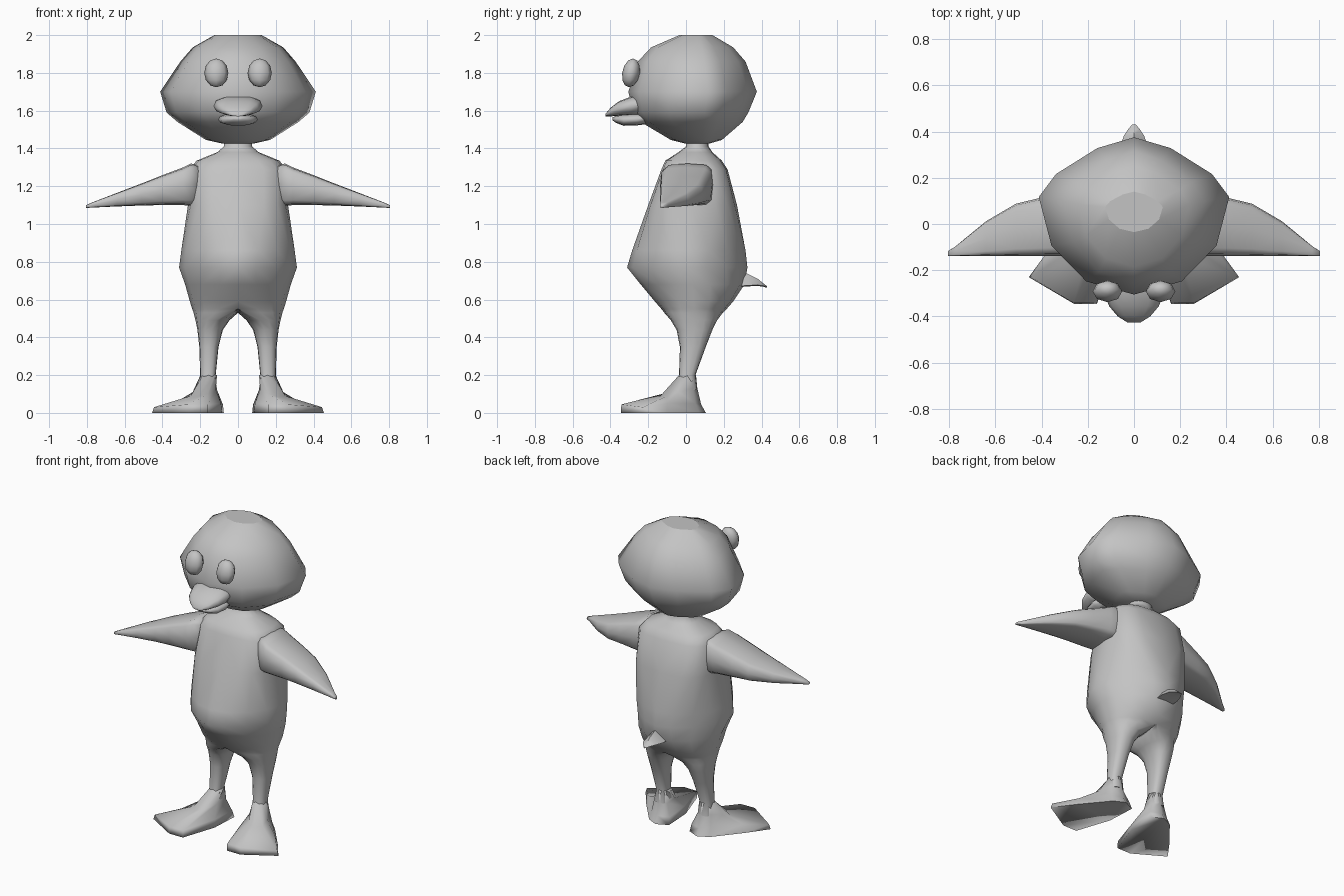
import bpy, bmesh, math
from mathutils import Vector

if "Cube" in bpy.data.objects:
    bpy.data.objects.remove(bpy.data.objects["Cube"])

grey = bpy.data.materials.new("light grey")
grey.diffuse_color = (0.55, 0.55, 0.55, 1)
grey.use_nodes = True
grey.node_tree.nodes["Principled BSDF"].inputs["Base Color"].default_value = grey.diffuse_color


def finish(bm, name, angle=80):
    bmesh.ops.recalc_face_normals(bm, faces=bm.faces)
    me = bpy.data.meshes.new(name)
    bm.to_mesh(me)
    bm.free()
    me.materials.append(grey)
    ob = bpy.data.objects.new(name, me)
    bpy.context.collection.objects.link(ob)
    bpy.ops.object.select_all(action='DESELECT')
    ob.select_set(True)
    bpy.context.view_layer.objects.active = ob
    bpy.ops.object.shade_smooth_by_angle(angle=math.radians(angle))
    return ob


def skin(rings):
    """Bridge a list of equal-length point rings and cap both ends."""
    bm = bmesh.new()
    rows = [[bm.verts.new(p) for p in r] for r in rings]
    n = len(rows[0])
    for a, b in zip(rows, rows[1:]):
        for i in range(n):
            j = (i + 1) % n
            bm.faces.new((a[i], a[j], b[j], b[i]))
    bm.faces.new(rows[0])
    bm.faces.new(rows[-1])
    return bm


def loft(name, rings, angle=80):
    return finish(skin(rings), name, angle)


def oval(x0, x1, y0, y1, n=12, power=1.0, widest=0.5, back=None, cx=None):
    """Flat ring inside a box; power < 1 squares it, widest and cx move its middle."""
    cx = (x0 + x1) / 2 if cx is None else cx
    cy = y0 + (y1 - y0) * widest
    pts = []
    for i in range(n):
        t = 2 * math.pi * i / n
        c, s = round(math.sin(t), 6), round(math.cos(t), 6)
        p = back if back and s > 0 else power
        c = math.copysign(abs(c) ** p, c)
        s = math.copysign(abs(s) ** p, s)
        pts.append((cx + c * ((x1 - cx) if c > 0 else (cx - x0)),
                    cy + s * ((y1 - cy) if s > 0 else (cy - y0))))
    return pts


def stack(table, **kw):
    """Horizontal rings from rows of z, x0, x1, y0, y1."""
    return [[(x, y, z) for x, y in oval(x0, x1, y0, y1, **kw)]
            for z, x0, x1, y0, y1 in table]


def mirrored(name, rings, angle=80):
    for side, sx in (("left", 1), ("right", -1)):
        loft(f"{side}_{name}", [[(sx * x, y, z) for x, y, z in r] for r in rings], angle)


# Head: broad, widest behind the middle, flat on top
head = loft("head", stack([
    (1.425, -.08, .08, .0, .12), (1.445, -.17, .17, -.08, .19),
    (1.54, -.32, .32, -.24, .30), (1.59, -.378, .378, -.28, .33),
    (1.70, -.412, .412, -.305, .375), (1.86, -.305, .305, -.255, .315),
    (1.935, -.24, .24, -.185, .25), (2.0, -.125, .125, -.035, .14)],
    n=12, widest=.62, back=1.38), 80)
head.data.polygons[-1].use_smooth = False

# Body half: leg growing into the torso (z, x0, cx, x1, y0, y1, roundness), mirrored and welded
half = [(.12, .115, .155, .205, -.05, .06, .8), (.20, .118, .155, .2, -.037, .05, .8),
        (.35, .103, .15, .205, -.032, .105, .8), (.44, .08, .14, .215, -.05, .14, .8),
        (.49, .045, .115, .225, -.08, .165, .85), (.53, .0, .04, .235, -.115, .195, .9),
        (.55, .0, .0, .242, -.13, .215, .9), (.59, .0, .0, .255, -.165, .25, .95),
        (.68, .0, .0, .28, -.24, .31, 1.12), (.77, .0, .0, .312, -.312, .325, 1.25),
        (.86, .0, .0, .30, -.285, .315, 1.08), (1.10, .0, .0, .265, -.20, .27, .68),
        (1.29, .0, .0, .255, -.13, .22, .65), (1.335, .0, .0, .22, -.11, .19, .75),
        (1.38, .0, .0, .11, -.04, .14, .9), (1.41, .0, .0, .075, .0, .12, 1),
        (1.45, .0, .0, .075, .0, .12, 1)]
bm = skin([[(x, y, z) for x, y in oval(x0, x1, y0, y1, n=16, power=p, cx=cx)]
           for z, x0, cx, x1, y0, y1, p in half])
inner = [f for f in bm.faces if all(abs(v.co.x) < 1e-4 for v in f.verts)]
bmesh.ops.delete(bm, geom=inner, context='FACES')
copy = bmesh.ops.duplicate(bm, geom=bm.verts[:] + bm.edges[:] + bm.faces[:])["geom"]
for v in copy:
    if isinstance(v, bmesh.types.BMVert):
        v.co.x *= -1
bmesh.ops.reverse_faces(bm, faces=[f for f in copy if isinstance(f, bmesh.types.BMFace)])
bmesh.ops.remove_doubles(bm, verts=bm.verts, dist=1e-4)
finish(bm, "body_and_legs")

# Webbed feet: flat sole, thin toe, raised instep
sole = [(.075, .07), (.15, .105), (.22, .07), (.36, -.10), (.455, -.23),
        (.26, -.345), (.16, -.345), (.085, -.12)]
rim = [(.08, .055, .045), (.15, .08, .045), (.215, .05, .05), (.34, -.10, .05),
       (.445, -.228, .03), (.26, -.342, .045), (.16, -.34, .045), (.09, -.115, .05)]
instep = [(.11, .035, .12), (.15, .06, .13), (.205, .035, .13), (.24, -.04, .11),
          (.25, -.10, .09), (.21, -.14, .085), (.16, -.12, .10), (.118, -.05, .12)]
ankle = [(.155 + .044 * math.sin(t), .008 + .045 * math.cos(t), .2)
         for t in (math.radians(-45 + 45 * i) for i in range(8))]
mirrored("foot", [[(x, y, 0) for x, y in sole], rim, instep, ankle], 100)

# Wing arms: box-like shoulder sweeping to a flat tip (x, y0, y1, z0, z1)
arm = [(.20, -.09, .14, 1.11, 1.31), (.25, -.125, .142, 1.095, 1.32),
       (.29, -.138, .138, 1.10, 1.30), (.41, -.138, .112, 1.10, 1.255),
       (.51, -.138, .088, 1.098, 1.215), (.64, -.138, .012, 1.093, 1.165),
       (.77, -.138, -.095, 1.087, 1.115), (.805, -.138, -.118, 1.085, 1.10)]
mirrored("arm", [[(x, y, z) for y, z in oval(y0, y1, z0, z1, n=12, power=.45)]
                 for x, y0, y1, z0, z1 in arm])

# Bill halves: vertical rings (y, half width, z0, z1)
for name, rows in (
        ("upper_bill", [(-.22, .115, 1.575, 1.685), (-.29, .13, 1.575, 1.675),
                        (-.355, .108, 1.572, 1.65), (-.40, .07, 1.57, 1.615),
                        (-.425, .03, 1.57, 1.585)]),
        ("lower_bill", [(-.20, .09, 1.53, 1.585), (-.26, .105, 1.522, 1.585),
                        (-.33, .09, 1.52, 1.58), (-.37, .06, 1.535, 1.572),
                        (-.39, .025, 1.55, 1.565)])):
    loft(name, [[(x, y, z) for x, z in oval(-w, w, z0, z1, n=12, power=.85)]
                for y, w, z0, z1 in rows])

# Eyes
for side, sx in (("left", 1), ("right", -1)):
    bm = bmesh.new()
    bmesh.ops.create_uvsphere(bm, u_segments=8, v_segments=6, radius=1)
    for v in bm.verts:
        v.co = Vector((sx * .115 + v.co.x * .064, -.291 + v.co.y * .047 + v.co.z * .01,
                       1.80 + v.co.z * .076))
    finish(bm, f"{side}_eye", 60)

# Tail: small drooping point (y, half width, z0, z1)
loft("tail", [[(x, y, z) for x, z in ((-w, z0), (0, z1), (w, z0), (0, z0 - .005))]
              for y, w, z0, z1 in [(.27, .06, .67, .76), (.33, .06, .675, .735),
                                   (.38, .045, .677, .71), (.41, .025, .673, .685),
                                   (.43, .008, .667, .671)]], 50)
